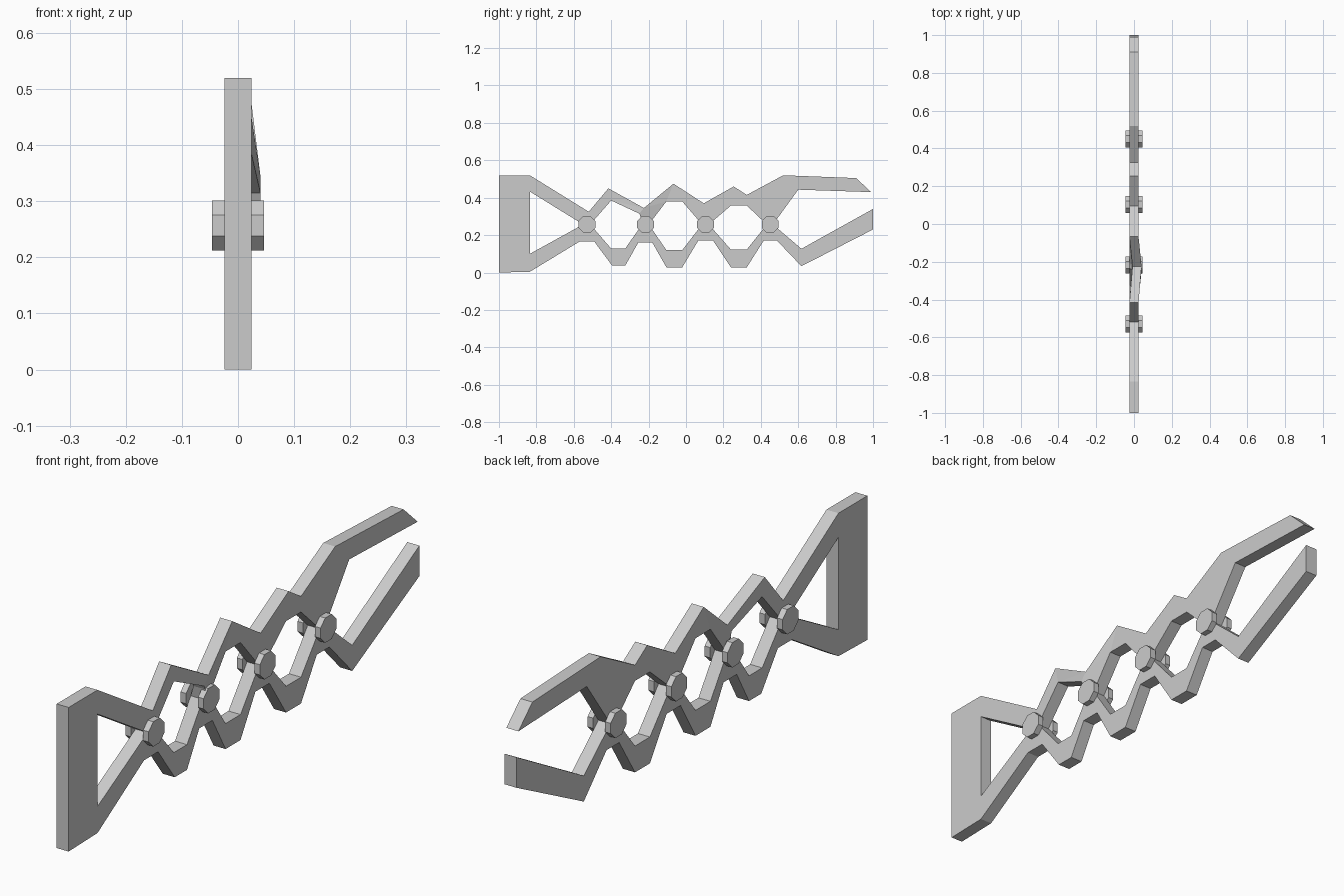
import bpy, bmesh, math
from mathutils import Vector

if "Cube" in bpy.data.objects:
    bpy.data.objects.remove(bpy.data.objects["Cube"])

HALF = 0.024            # half thickness of the flat frame
CZ = 0.257              # height of the rivets
RIVETS = [-0.53, -0.217, 0.104, 0.45]

# outline of the flat lattice grabber, (y, z)
outline = [
    (-1, 0), (-0.835, 0.004), (-0.57, 0.165), (-0.49, 0.165), (-0.395, 0.037),
    (-0.325, 0.037), (-0.255, 0.16), (-0.18, 0.16), (-0.105, 0.028), (-0.02, 0.028),
    (0.065, 0.17), (0.145, 0.17), (0.24, 0.028), (0.325, 0.028), (0.415, 0.17),
    (0.487, 0.17), (0.617, 0.034), (1, 0.23), (1, 0.34), (0.617, 0.127),
    (0.465, CZ), (0.60, 0.443), (0.99, 0.43), (0.91, 0.505), (0.52, 0.52),
    (0.325, 0.415), (0.255, 0.46), (0.095, 0.37), (-0.067, 0.475),
    (-0.225, 0.345), (-0.415, 0.45), (-0.52, 0.325), (-0.835, 0.52), (-1, 0.52)]

# openings between the bars
holes = [
    [(-0.835, 0.433), (-0.55, CZ), (-0.835, 0.10)],
    [(-0.512, CZ), (-0.40, 0.385), (-0.25, 0.315), (-0.243, 0.30), (-0.235, CZ),
     (-0.325, 0.128), (-0.40, 0.128)],
    [(-0.199, CZ), (-0.105, 0.38), (-0.02, 0.38), (0.086, CZ - 0.02 + 0.02),
     (-0.02, 0.12), (-0.105, 0.12)],
    [(0.122, CZ), (0.24, 0.358), (0.325, 0.358), (0.432, CZ),
     (0.325, 0.123), (0.24, 0.123)]]


def new_object(name, bm):
    me = bpy.data.meshes.new(name)
    bm.to_mesh(me)
    bm.free()
    ob = bpy.data.objects.new(name, me)
    bpy.context.collection.objects.link(ob)
    return ob


# frame: filled curve with holes, extruded
cu = bpy.data.curves.new("frame_profile", 'CURVE')
cu.dimensions = '2D'
cu.fill_mode = 'BOTH'
cu.extrude = HALF
for loop in [outline] + holes:
    sp = cu.splines.new('POLY')
    sp.points.add(len(loop) - 1)
    for p, (y, z) in zip(sp.points, loop):
        p.co = (y, z, 0, 1)
    sp.use_cyclic_u = True
helper = bpy.data.objects.new("frame_profile", cu)
bpy.context.collection.objects.link(helper)
dg = bpy.context.evaluated_depsgraph_get()
me = bpy.data.meshes.new_from_object(helper.evaluated_get(dg))
bm = bmesh.new()
bm.from_mesh(me)
bpy.data.objects.remove(helper)
bpy.data.meshes.remove(me)
bmesh.ops.remove_doubles(bm, verts=bm.verts, dist=1e-4)

# stand the frame upright; one upper joint is bent sideways
bent = [(-0.225, 0.345), (-0.25, 0.315), (-0.243, 0.30)]
for v in bm.verts:
    x, y, z = v.co
    v.co = Vector((z, x, y))
    if any(abs(x - a) < 2e-3 and abs(y - b) < 2e-3 for a, b in bent):
        v.co.x += 0.016
bmesh.ops.recalc_face_normals(bm, faces=bm.faces)
for f in bm.faces:
    f.smooth = False
new_object("lattice_frame", bm)

# octagonal rivet heads on both sides
for i, y in enumerate(RIVETS):
    for side, s in (("left", -1), ("right", 1)):
        bm = bmesh.new()
        bmesh.ops.create_cone(bm, cap_ends=True, segments=8,
                              radius1=0.0485, radius2=0.0485, depth=0.022)
        for v in bm.verts:
            a = math.atan2(v.co.y, v.co.x) + math.pi / 8
            r = math.hypot(v.co.x, v.co.y)
            v.co = Vector((v.co.z + s * (HALF + 0.011),
                           y + r * math.cos(a), CZ + r * math.sin(a)))
        bmesh.ops.recalc_face_normals(bm, faces=bm.faces)
        new_object(f"rivet_head_{side}_{i + 1}", bm)
